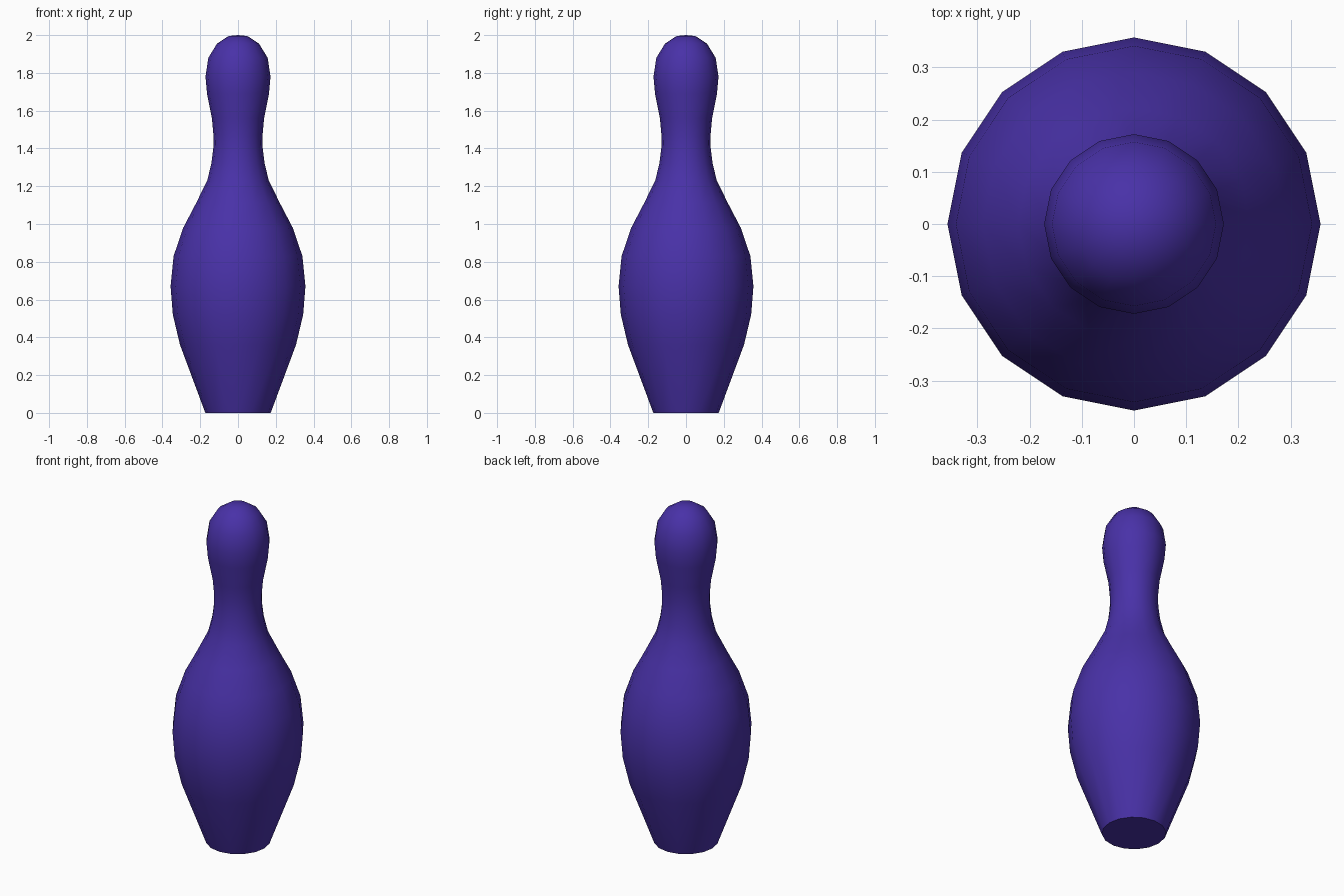
import bpy
import bmesh
from math import cos, sin, tau, radians

cube = bpy.data.objects.get("Cube")
if cube:
    bpy.data.objects.remove(cube, do_unlink=True)

SIDES = 16

# Purple lacquer
purple = bpy.data.materials.new("purple")
purple.use_nodes = True
colour = (0.066, 0.031, 0.39, 1)
purple.diffuse_color = colour
purple.node_tree.nodes["Principled BSDF"].inputs["Base Color"].default_value = colour

# Pin outline as (radius, height), from base to crown
profile = [
    (0.173, 0), (0.307, 0.36), (0.345, 0.52), (0.357, 0.67), (0.341, 0.83),
    (0.29, 0.98), (0.222, 1.11), (0.163, 1.23), (0.141, 1.32), (0.131, 1.4),
    (0.13, 1.47), (0.138, 1.56), (0.164, 1.69), (0.172, 1.78),
    (0.157, 1.88), (0.111, 1.955), (0.05, 1.995),
]

# Turned body: rings joined by quads, with a flat base and a pointed crown
bm = bmesh.new()
rings = [[bm.verts.new((r * cos(tau * i / SIDES), r * sin(tau * i / SIDES), z))
          for i in range(SIDES)] for r, z in profile]
for low, high in zip(rings, rings[1:]):
    for i in range(SIDES):
        j = (i + 1) % SIDES
        bm.faces.new((low[i], low[j], high[j], high[i]))
bm.faces.new(rings[0][::-1])
crown = bm.verts.new((0, 0, 2))
for i in range(SIDES):
    bm.faces.new((rings[-1][i], rings[-1][(i + 1) % SIDES], crown))

mesh = bpy.data.meshes.new("pin_body")
bm.to_mesh(mesh)
bm.free()
mesh.materials.append(purple)
pin = bpy.data.objects.new("pin_body", mesh)
bpy.context.collection.objects.link(pin)

# Smooth sides with a sharp base rim
bpy.ops.object.select_all(action="DESELECT")
pin.select_set(True)
bpy.context.view_layer.objects.active = pin
bpy.ops.object.shade_smooth_by_angle(angle=radians(40))
